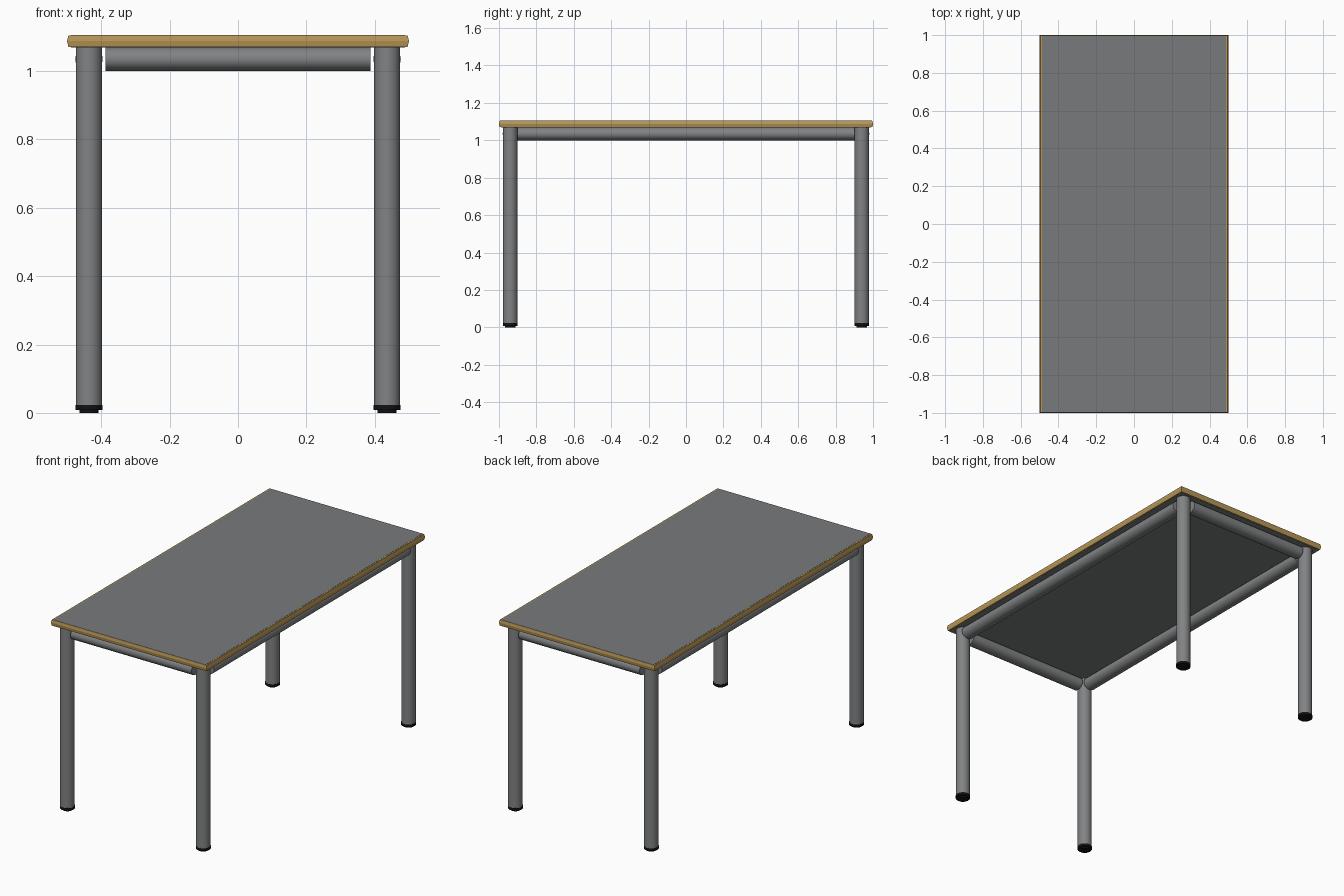
import bpy, bmesh, math

if "Cube" in bpy.data.objects:
    bpy.data.objects.remove(bpy.data.objects["Cube"], do_unlink=True)


def material(name, color):
    m = bpy.data.materials.new(name)
    m.use_nodes = True
    m.diffuse_color = (*color, 1)
    bsdf = next(n for n in m.node_tree.nodes if n.type == 'BSDF_PRINCIPLED')
    bsdf.inputs["Base Color"].default_value = (*color, 1)
    return m


metal = material("grey metal", (0.22, 0.225, 0.23))
laminate = material("grey laminate", (0.19, 0.195, 0.2))
wood = material("ochre wood edge", (0.48, 0.31, 0.095))
rubber = material("black rubber", (0.006, 0.006, 0.006))


def make_object(name, bm, mat, smooth=False):
    bmesh.ops.recalc_face_normals(bm, faces=bm.faces)
    mesh = bpy.data.meshes.new(name)
    bm.to_mesh(mesh)
    bm.free()
    mesh.materials.append(mat)
    obj = bpy.data.objects.new(name, mesh)
    bpy.context.collection.objects.link(obj)
    if smooth:
        bpy.ops.object.select_all(action='DESELECT')
        obj.select_set(True)
        bpy.context.view_layer.objects.active = obj
        bpy.ops.object.shade_smooth_by_angle(angle=math.radians(40))
    return obj


def loft(name, rings, mat, smooth=False):
    """Join equal-length rings of points and cap both ends."""
    bm = bmesh.new()
    loops = [[bm.verts.new(p) for p in ring] for ring in rings]
    for a, b in zip(loops, loops[1:]):
        for i in range(len(a)):
            j = (i + 1) % len(a)
            bm.faces.new((a[i], a[j], b[j], b[i]))
    bm.faces.new(loops[0])
    bm.faces.new(loops[-1])
    return make_object(name, bm, mat, smooth)


def circle(x, y, z, r, n=32):
    return [(x + r * math.cos(2 * math.pi * i / n),
             y + r * math.sin(2 * math.pi * i / n), z) for i in range(n)]


def rect(hx, hy, z):
    return [(-hx, -hy, z), (hx, -hy, z), (hx, hy, z), (-hx, hy, z)]


UNDER, TOP = 1.07, 1.105
LEG_X, LEG_Y, LEG_R = 0.436, 0.94, 0.0385

# Table top: wooden core with a slightly pointed edge, laminate on both faces
loft("tabletop_edge", [rect(0.496, 0.997, UNDER), rect(0.5, 1.0, 1.088),
                       rect(0.496, 0.997, TOP - 0.001)], wood)
loft("tabletop_surface", [rect(0.488, 0.995, TOP - 0.002),
                          rect(0.488, 0.995, TOP)], laminate)
loft("tabletop_underside", [rect(0.488, 0.99, UNDER - 0.001),
                            rect(0.488, 0.99, UNDER + 0.001)], laminate)

# Legs with stepped rubber feet
for sx, side in ((-1, "right"), (1, "left")):
    for sy, end in ((-1, "front"), (1, "back")):
        x, y = sx * LEG_X, sy * LEG_Y
        loft(f"{end}_{side}_leg", [circle(x, y, 0.022, LEG_R),
                                   circle(x, y, UNDER, LEG_R)], metal, True)
        loft(f"{end}_{side}_foot",
             [circle(x, y, 0, 0.028), circle(x, y, 0.008, 0.028),
              circle(x, y, 0.008, LEG_R + 0.001),
              circle(x, y, 0.023, LEG_R + 0.001)], rubber, True)


# Rails: round tubes between the legs, just under the top
def rail(name, half, offset, along_x):
    rings = []
    for end in (-half, half):
        ring = []
        for u, v, _ in circle(0, 0, 0, 0.035):
            across = offset + u * 1.15
            z = 1.035 + v
            ring.append((end, across, z) if along_x else (across, end, z))
        rings.append(ring)
    loft(name, rings, metal, True)


for s, end, side in ((-1, "front", "right"), (1, "back", "left")):
    rail(f"{end}_rail", 0.388, s * LEG_Y, True)
    rail(f"{side}_rail", 0.9, s * LEG_X, False)
